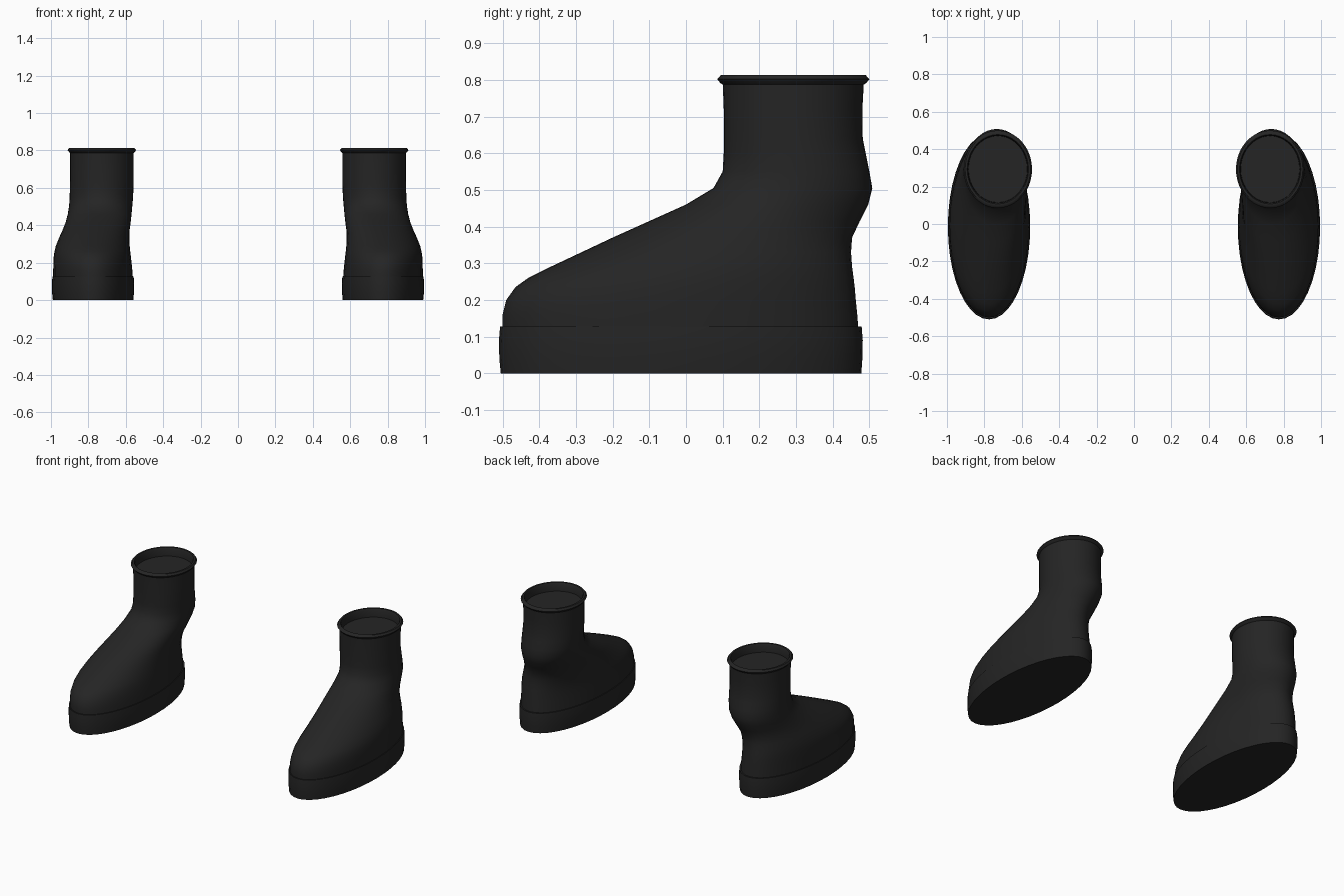
import bpy
import bmesh
from math import cos, sin, tau, radians

cube = bpy.data.objects.get("Cube")
if cube:
    bpy.data.objects.remove(cube, do_unlink=True)

SEGMENTS = 40


def make_material(name, grey):
    mat = bpy.data.materials.new(name)
    mat.use_nodes = True
    colour = (grey, grey, grey, 1)
    mat.diffuse_color = colour
    bsdf = mat.node_tree.nodes["Principled BSDF"]
    bsdf.inputs["Base Color"].default_value = colour
    bsdf.inputs["Roughness"].default_value = 0.7
    return mat


def loft(name, rows, side, mat, cap_first=False, cap_last=False, angle=50):
    """Skin a stack of ellipses given as (z, inner x, outer x, front y, back y)."""
    bm = bmesh.new()
    rings = []
    for z, x_in, x_out, y_front, y_back in rows:
        cx, rx = (x_in + x_out) / 2, (x_out - x_in) / 2
        cy, ry = (y_front + y_back) / 2, (y_back - y_front) / 2
        rings.append([
            bm.verts.new((side * (cx + rx * cos(tau * i / SEGMENTS)),
                          cy + ry * sin(tau * i / SEGMENTS), z))
            for i in range(SEGMENTS)])
    for low, high in zip(rings, rings[1:]):
        for i in range(SEGMENTS):
            j = (i + 1) % SEGMENTS
            quad = [low[i], low[j], high[j], high[i]]
            bm.faces.new(quad if side > 0 else quad[::-1])
    if cap_first:
        bm.faces.new(rings[0][::-1] if side > 0 else rings[0])
    if cap_last:
        bm.faces.new(rings[-1] if side > 0 else rings[-1][::-1])
    mesh = bpy.data.meshes.new(name)
    bm.to_mesh(mesh)
    bm.free()
    mesh.materials.append(mat)
    obj = bpy.data.objects.new(name, mesh)
    bpy.context.collection.objects.link(obj)
    bpy.ops.object.select_all(action="DESELECT")
    obj.select_set(True)
    bpy.context.view_layer.objects.active = obj
    bpy.ops.object.shade_smooth_by_angle(angle=radians(angle))
    return obj


# Thick sole with a small ledge at the top
SOLE = [
    (0, .56, .99, -.505, .478),
    (.04, .556, .994, -.509, .481),
    (.09, .555, .995, -.51, .482),
    (.127, .558, .992, -.507, .479),
    (.127, .57, .98, -.49, .46),
]

# Toe, instep, heel and ankle shaft
UPPER = [
    (.12, .562, .988, -.5, .47),
    (.16, .565, .988, -.5, .467),
    (.2, .569, .987, -.49, .463),
    (.235, .573, .985, -.465, .46),
    (.26, .576, .981, -.43, .457),
    (.29, .579, .974, -.37, .453),
    (.33, .581, .958, -.285, .45),
    (.37, .58, .94, -.2, .453),
    (.415, .574, .922, -.1, .474),
    (.46, .569, .91, 0, .497),
    (.505, .565, .903, .075, .508),
    (.55, .561, .9, .1, .5),
    (.6, .559, .899, .103, .49),
    (.64, .558, .898, .103, .482),
    (.72, .558, .898, .103, .481),
    (.795, .558, .898, .1, .485),
]

# Pointed cuff that turns inward to a shallow recessed lid
CUFF = [
    (.787, .558, .898, .1, .485),
    (.792, .552, .904, .093, .492),
    (.802, .545, .911, .085, .5),
    (.813, .553, .903, .095, .49),
    (.813, .564, .892, .107, .478),
    (.803, .569, .887, .113, .473),
    (.76, .571, .885, .115, .471),
]

rubber = make_material("black_rubber", .018)
for label, side in (("left", 1), ("right", -1)):
    loft(label + "_boot_sole", SOLE, side, rubber, cap_first=True)
    loft(label + "_boot_upper", UPPER, side, rubber)
    loft(label + "_boot_cuff", CUFF, side, rubber, cap_last=True)
